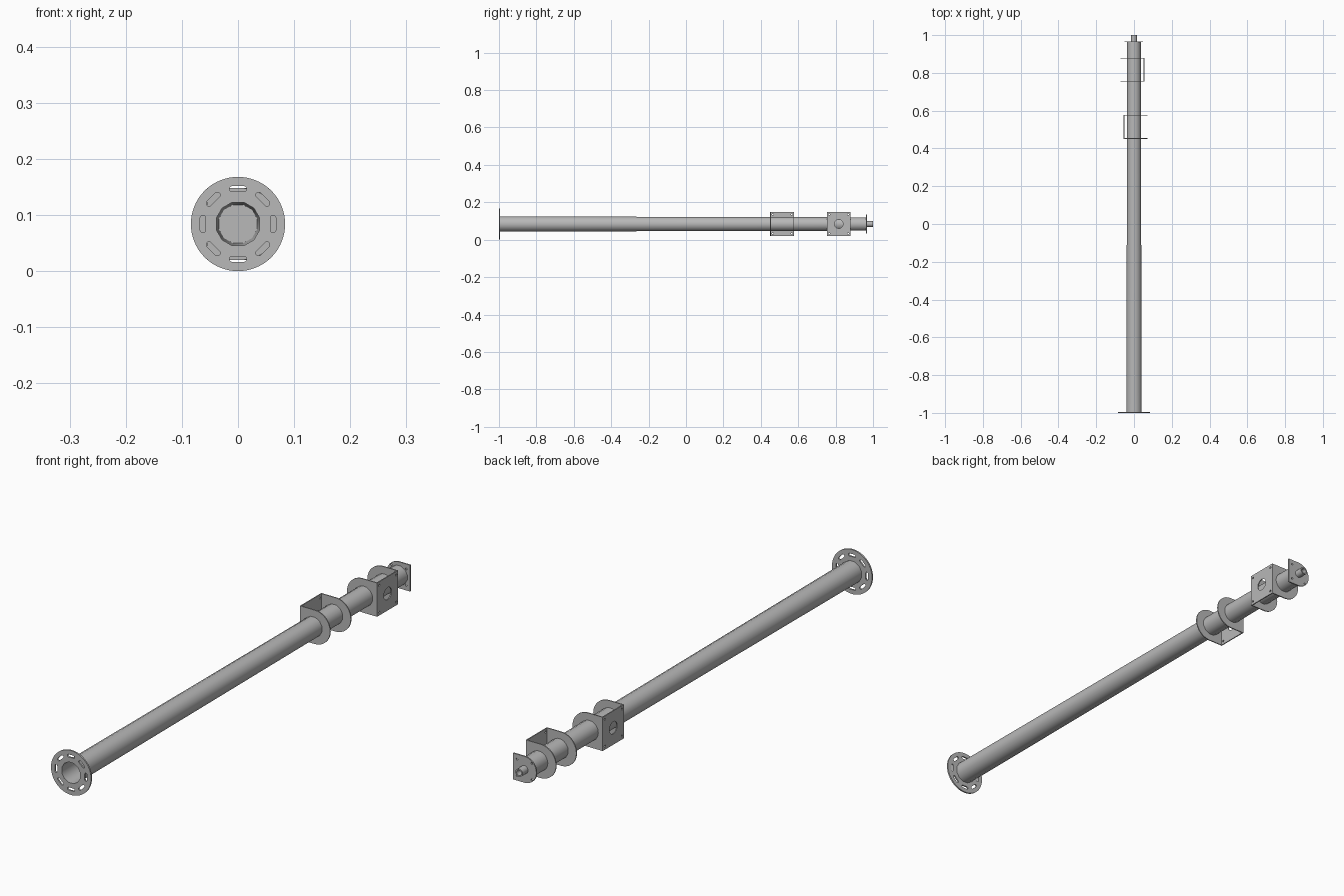
import bpy, bmesh
from math import sin, cos, pi, radians

cube = bpy.data.objects.get("Cube")
if cube:
    bpy.data.objects.remove(cube, do_unlink=True)

steel = bpy.data.materials.new("galvanised grey")
steel.use_nodes = True
GREY = (0.48, 0.48, 0.48, 1)
steel.diffuse_color = GREY
steel.node_tree.nodes["Principled BSDF"].inputs["Base Color"].default_value = GREY

AXIS = 0.084                      # height of the pole's axis
FACE_Y = (pi / 2, 0, 0)           # plate across the pole
FACE_X = (pi / 2, 0, pi / 2)      # plate alongside the pole


def arc(cx, cy, r, start, end, n):
    return [(cx + r * cos(radians(start + (end - start) * i / n)),
             cy + r * sin(radians(start + (end - start) * i / n))) for i in range(n + 1)]


def circle(cx, cy, r, n=32, offset=0):
    return arc(cx, cy, r, offset, offset + 360, n)[:-1]


def slot(dist, angle, half, r):
    """Rounded slot lying tangentially at a distance from the centre."""
    pts = arc(half, dist, r, -90, 90, 8) + arc(-half, dist, r, 90, 270, 8)
    c, s = cos(radians(angle)), sin(radians(angle))
    return [(x * c - y * s, x * s + y * c) for x, y in pts]


def d_shape(flat, half, side, bulge):
    """Square on one side, half round on the other; side gives the flat side."""
    pts = [(flat, -half), (flat, half)] + arc(-bulge, 0, half, 90, 270, 24)
    return [(x * side, y) for x, y in pts]


def finish(obj, angle=40):
    bpy.ops.object.select_all(action='DESELECT')
    obj.select_set(True)
    bpy.context.view_layer.objects.active = obj
    if obj.type == 'CURVE':
        bpy.ops.object.convert(target='MESH')
        obj = bpy.context.view_layer.objects.active
    bpy.ops.object.shade_smooth_by_angle(angle=radians(angle))


def plate(name, outlines, thickness, location, rotation):
    """Sheet cut from an outline, followed by its holes."""
    curve = bpy.data.curves.new(name, 'CURVE')
    curve.dimensions = '2D'
    curve.fill_mode = 'BOTH'
    curve.extrude = thickness / 2
    for pts in outlines:
        spline = curve.splines.new('POLY')
        spline.points.add(len(pts) - 1)
        for p, (x, y) in zip(spline.points, pts):
            p.co = (x, y, 0, 1)
        spline.use_cyclic_u = True
    curve.materials.append(steel)
    obj = bpy.data.objects.new(name, curve)
    obj.location, obj.rotation_euler = location, rotation
    bpy.context.collection.objects.link(obj)
    finish(obj)


def tube(name, profile, sides):
    """Closed (radius, y) profile swept around the pole axis."""
    bm = bmesh.new()
    rings = []
    for i in range(sides):
        a = 2 * pi * (i + 0.5) / sides
        rings.append([bm.verts.new((r * cos(a), y, AXIS + r * sin(a))) for r, y in profile])
    n = len(profile)
    for i in range(sides):
        a, b = rings[i], rings[(i + 1) % sides]
        for j in range(n):
            k = (j + 1) % n
            bm.faces.new((a[j], a[k], b[k], b[j]))
    bmesh.ops.recalc_face_normals(bm, faces=bm.faces)
    mesh = bpy.data.meshes.new(name)
    bm.to_mesh(mesh)
    bm.free()
    mesh.materials.append(steel)
    obj = bpy.data.objects.new(name, mesh)
    bpy.context.collection.objects.link(obj)
    finish(obj)


# Tapered hollow pole
tube("pole", [(0.042, -1), (0.037, 0.963), (0.0355, 0.963), (0.04, -1)], 12)

# Round base flange with eight slots
plate("base_flange",
      [circle(0, 0, 0.084, 64), circle(0, 0, 0.0415, 12, 15)]
      + [slot(0.0625, 45 * i, 0.0105, 0.005) for i in range(8)],
      0.006, (0, -0.997, AXIS), FACE_Y)

# Two U-shaped brackets facing opposite ways
HALF = 0.064
for label, y0, y1, side in (("lower", 0.45, 0.578, -1), ("upper", 0.754, 0.88, 1)):
    for part, y in (("front", y0 + 0.002), ("back", y1 - 0.002)):
        plate(f"{label}_bracket_{part}_plate",
              [d_shape(0.054, HALF, side, 0.007), circle(0, 0, 0.037, 24)],
              0.004, (0, y, AXIS), FACE_Y)
    w = (y1 - y0) / 2
    bolts = [circle(sx * 0.051, sy * 0.051, 0.004, 12) for sx in (-1, 1) for sy in (-1, 1)]
    plate(f"{label}_bracket_mounting_plate",
          [[(-w, -HALF), (w, -HALF), (w, HALF), (-w, HALF)], circle(0, 0, 0.023)] + bolts,
          0.004, (side * 0.0535, (y0 + y1) / 2, AXIS), FACE_X)

# End plate and hollow spigot
plate("end_plate",
      [d_shape(0.047, 0.05, 1, 0)] + [circle(0.031 * sx, 0.031 * sy, 0.0035, 12)
                                      for sx in (-1, 1) for sy in (-1, 1)],
      0.005, (0, 0.965, AXIS), FACE_Y)
tube("end_spigot", [(0.015, 0.966), (0.015, 1), (0.01, 1), (0.01, 0.966)], 24)
